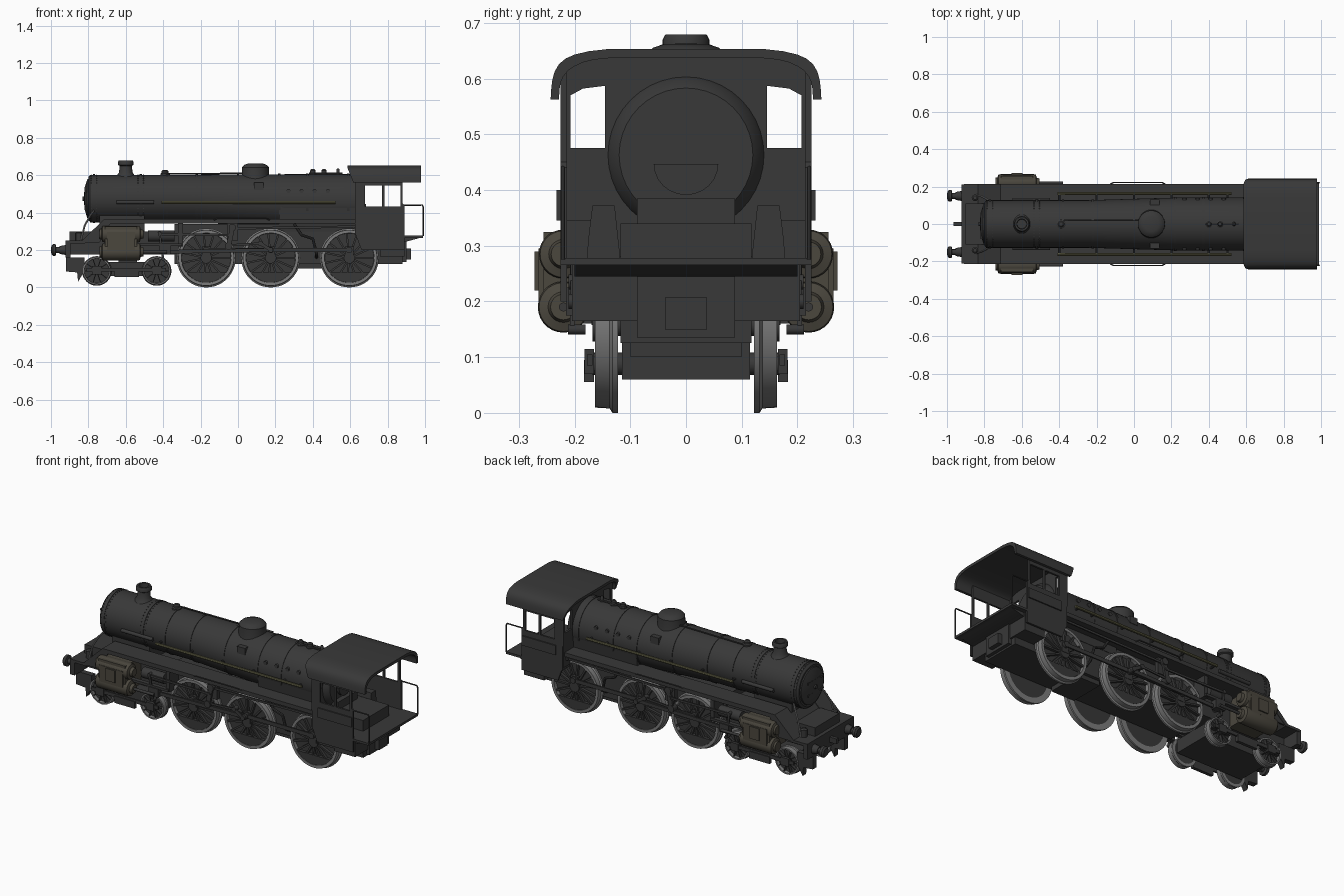
import bpy, bmesh
from math import sin, cos, pi, hypot
from mathutils import Matrix, Vector

if "Cube" in bpy.data.objects:
    bpy.data.objects.remove(bpy.data.objects["Cube"])


def material(name, r, g, b):
    m = bpy.data.materials.new(name)
    m.diffuse_color = (r, g, b, 1)
    m.use_nodes = True
    m.node_tree.nodes["Principled BSDF"].inputs["Base Color"].default_value = m.diffuse_color
    return m


BLACK = material("black_paint", 0.04, 0.04, 0.04)
STEEL = material("steel_tyre", 0.2, 0.2, 0.2)
BROWN = material("cylinder_brown", 0.07, 0.063, 0.048)
OLIVE = material("pipe_olive", 0.12, 0.115, 0.06)


def add(name, me, mat=BLACK, mirror=False):
    ob = bpy.data.objects.new(name, me)
    bpy.context.collection.objects.link(ob)
    me.materials.clear()
    me.materials.append(mat)
    if mirror:  # second copy on the other side of the centre line
        m = ob.modifiers.new("mirror", 'MIRROR')
        m.use_axis = (False, True, False)
        m.use_mirror_merge = False
    return ob


def finish(name, bm, mat, mirror):
    bmesh.ops.remove_doubles(bm, verts=bm.verts, dist=1e-5)
    bmesh.ops.recalc_face_normals(bm, faces=bm.faces)
    me = bpy.data.meshes.new(name)
    bm.to_mesh(me)
    bm.free()
    return add(name, me, mat, mirror)


def box(name, x, y, z, mat=BLACK, mirror=False):
    bm = bmesh.new()
    c = [(a[0] + a[1]) / 2 for a in (x, y, z)]
    s = [a[1] - a[0] for a in (x, y, z)]
    bmesh.ops.create_cube(bm, size=1, matrix=Matrix.Translation(c) @ Matrix.Diagonal((*s, 1)))
    return finish(name, bm, mat, mirror)


def lathe(name, axis, c, prof, n=32, mat=BLACK, mirror=False, closed=False):
    """Turn (position, radius[, z shift]) points round an axis through c."""
    bm = bmesh.new()
    rings = []
    for p in prof:
        ring = []
        for i in range(n):
            u, v = p[1] * cos(2 * pi * i / n), p[1] * sin(2 * pi * i / n)
            co = {'X': (p[0], u, v), 'Y': (u, p[0], v), 'Z': (u, v, p[0])}[axis]
            dz = p[2] if len(p) > 2 else 0
            ring.append(bm.verts.new(Vector(co) + Vector(c) + Vector((0, 0, dz))))
        rings.append(ring)
    for a, b in zip(rings, rings[1:] + (rings[:1] if closed else [])):
        for i in range(n):
            bm.faces.new((a[i], a[i - 1], b[i - 1], b[i]))
    return finish(name, bm, mat, mirror)


def rod(name, axis, c, a, b, r, n=16, **kw):
    return lathe(name, axis, c, [(a, 0), (a, r), (b, r), (b, 0)], n, **kw)


def from_curve(name, cu, mat, mirror, matrix=None):
    ob = bpy.data.objects.new(name, cu)
    bpy.context.collection.objects.link(ob)
    dg = bpy.context.evaluated_depsgraph_get()
    me = bpy.data.meshes.new_from_object(ob.evaluated_get(dg))
    bpy.data.objects.remove(ob)
    if matrix:
        me.transform(matrix)
    return add(name, me, mat, mirror)


def plate(name, axis, span, loops, mat=BLACK, mirror=False):
    """Flat sheet with optional holes; axis Y: points are (x,z), axis X: points are (y,z)."""
    cu = bpy.data.curves.new(name, 'CURVE')
    cu.dimensions, cu.fill_mode = '2D', 'BOTH'
    cu.extrude = (span[1] - span[0]) / 2
    for pts in loops:
        s = cu.splines.new('POLY')
        s.points.add(len(pts) - 1)
        for q, p in zip(s.points, pts):
            q.co = (*p, 0, 1)
        s.use_cyclic_u = True
    m = (span[0] + span[1]) / 2
    mx = (Matrix(((1, 0, 0, 0), (0, 0, -1, m), (0, 1, 0, 0), (0, 0, 0, 1))) if axis == 'Y' else
          Matrix(((0, 0, 1, m), (1, 0, 0, 0), (0, 1, 0, 0), (0, 0, 0, 1))))
    return from_curve(name, cu, mat, mirror, mx)


def tube(name, pts, r, mat=BLACK, mirror=False):
    cu = bpy.data.curves.new(name, 'CURVE')
    cu.dimensions, cu.bevel_depth, cu.bevel_resolution, cu.use_fill_caps = '3D', r, 2, True
    s = cu.splines.new('POLY')
    s.points.add(len(pts) - 1)
    for q, p in zip(s.points, pts):
        q.co = (*p, 1)
    return from_curve(name, cu, mat, mirror)


def rect(a, b, c, d):
    return [(a, c), (b, c), (b, d), (a, d)]


def link(name, p, q, y, w):
    dx, dz = q[0] - p[0], q[1] - p[1]
    k = w / hypot(dx, dz)
    nx, nz = -dz * k, dx * k
    plate(name, 'Y', y, [[(p[0] + nx, p[1] + nz), (q[0] + nx, q[1] + nz),
                          (q[0] - nx, q[1] - nz), (p[0] - nx, p[1] - nz)]], mirror=True)
    for e in (p, q):
        rod(name + "_pin", 'Y', (e[0], 0, e[1]), y[0] - .02, y[1] + .004, w * 1.5, mirror=True)


# Boiler: smokebox, tapered barrel, firebox and door
def barrel(x):
    t = min(1, max(0, (x + .25) / .5))
    return .127 + .015 * t, .475 - .012 * t


lathe("boiler", 'X', (0, 0, 0), [(-.8, 0, .475), (-.8, .115, .475), (-.79, .127, .475)] +
      [(x, *barrel(x)) for x in (-.25, .25, .63)] + [(.63, 0, .463)], 48)
lathe("smokebox_door", 'X', (0, 0, .475), [(-.795, .106), (-.806, .103), (-.82, .06), (-.825, 0)], 40)
rod("door_handle", 'X', (0, 0, .475), -.832, -.82, .012)
for z in (.44, .51):
    box("door_hinge", (-.822, -.805), (-.08, .06), (z - .006, z + .006))
for x in (-.77, -.52, -.38, -.22, 0, .22, .37, .59):
    r, z = barrel(x)
    lathe("boiler_band", 'X', (0, 0, z), [(x - .006, r - .003), (x - .006, r + .003), (x + .006, r + .003), (x + .006, r - .003)], 48)
bm = bmesh.new()
for x in (-.785, -.755, -.535, -.505):
    for i in range(44):
        a = 2 * pi * i / 44
        bmesh.ops.create_cube(bm, size=.004, matrix=Matrix.Translation((x, .127 * cos(a), .475 + .127 * sin(a))))
finish("smokebox_rivets", bm, BLACK, False)
plate("firebox_sides", 'X', (.22, .63), [[(-.14, .45), (-.12, .3), (.12, .3), (.14, .45)]])
box("smokebox_saddle", (-.74, -.5), (-.09, .09), (.3, .42))

# Boiler top fittings
lathe("chimney", 'Z', (-.6, 0, 0), [(.585, .055), (.602, .045), (.615, .036), (.65, .033), (.655, .042),
      (.67, .042), (.679, .037), (.679, .027), (.63, .025), (.63, 0)])
lathe("dome", 'Z', (.093, 0, 0), [(.57, .078), (.6, .073), (.642, .072), (.655, .06), (.662, .04), (.663, 0)])
for x, h, r in ((-.39, .628, .018), (.4, .632, .014), (.46, .632, .014), (.535, .636, .008)):
    lathe("valve", 'Z', (x, 0, 0), [(.58, r * 1.4), (.608, r * 1.4), (.612, r), (h - .006, r), (h, r * .6), (h, 0)], 16)
tube("whistle_pipe", [(.38, 0, .608), (.56, 0, .608)], .006)
tube("top_rail", [(-.39, .02, .607), (.05, .02, .61)], .004)

# Boiler side fittings
tube("side_handrail", [(-.41, .162, .455), (.52, .163, .455)], .008, OLIVE, True)
for x in (-.4, -.2, 0, .2, .4, .5):
    rod("handrail_knob", 'Y', (x, 0, .455), .11, .16, .006, 8, mirror=True)
for x in (.27, .34, .41, .48):
    rod("washout_plug", 'Y', (x, 0, .515), .11, .139, .011, 12, mirror=True)
box("clack_valve", (.085, .135), (.08, .13), (.52, .56), mirror=True)
rod("ejector", 'X', (0, .13, .455), -.65, -.45, .01, mirror=True)

# Running plate, frames and front end
plate("running_plate", 'Y', (.1, .213), [[(-.91, .235), (-.82, .235), (-.7, .342), (.63, .342), (.63, .365),
      (-.715, .365), (-.835, .25), (-.91, .25)]], mirror=True)
plate("front_slope", 'Y', (-.11, .11), [[(-.9, .235), (-.8, .235), (-.72, .33), (-.74, .34), (-.82, .25), (-.9, .25)]])
plate("side_gusset", 'Y', (.203, .211), [[(-.84, .24), (-.74, .24), (-.68, .345), (-.72, .36)]], mirror=True)
tube("plate_rail", [(-.13, .21, .36), (-.11, .222, .37), (.15, .222, .37), (.17, .21, .36)], .004, mirror=True)
box("main_frame", (-.34, .88), (-.118, .118), (.125, .34))
box("front_frame", (-.9, -.34), (-.11, .11), (.175, .3))
box("ashpan", (.31, .46), (-.1, .1), (.1, .2))
box("buffer_beam", (-.922, -.895), (-.21, .21), (.16, .25))
lathe("buffer", 'X', (0, .15, .2), [(-1, 0), (-.998, .022), (-.99, .031), (-.975, .031), (-.972, .015), (-.955, .015),
      (-.955, .021), (-.925, .026), (-.91, .03)], 24, mirror=True)
box("coupling_hook", (-.965, -.92), (-.01, .01), (.185, .215))
for y in (.07, .14):
    lathe("lamp_bracket", 'Z', (-.85, y, 0), [(.25, .018), (.29, .018), (.297, .01), (.297, 0)], 12, mirror=True)
tube("front_handrail", [(-.77, .12, .41), (-.79, .135, .385), (-.82, .15, .33), (-.84, .155, .25)], .005, STEEL, True)
plate("guard_iron", 'Y', (.128, .16), [[(-.92, .16), (-.82, .16), (-.82, .09), (-.855, .03), (-.86, .08), (-.92, .085)]], mirror=True)


# Wheels
def wheel(x, z, r, spokes, hub):
    lathe("tyre", 'Y', (x, 0, z), [(.122, r * .8), (.122, r), (.132, r), (.137, r * .95), (.163, r * .94),
          (.163, r * .84), (.14, r * .83)], 48, STEEL, True, closed=True)
    rod("wheel_back", 'Y', (x, 0, z), .124, .143, r * .86, 48, mirror=True)
    rod("wheel_hub", 'Y', (x, 0, z), .14, .168, hub, 24, mirror=True)
    bm = bmesh.new()
    for i in range(spokes):
        bmesh.ops.create_cube(bm, size=1, matrix=Matrix.Translation((x, .149, z)) @ Matrix.Rotation(2 * pi * i / spokes, 4, 'Y')
                              @ Matrix.Translation((r * .45, 0, 0)) @ Matrix.Diagonal((r * .82, .02, r * .065, 1)))
    finish("wheel_spokes", bm, BLACK, True)
    rod("axle", 'Y', (x, 0, z), -.13, .13, .02)


DRIVERS, AXLE_Z, PIN_Z = (-.17, .175, .595), .158, .2
for x in DRIVERS:
    wheel(x, AXLE_Z, .158, 15, .03)
    arc = [(x + .132 * cos(a), AXLE_Z + .132 * sin(a)) for a in [pi * (1.2 + .6 * i / 10) for i in range(11)]]
    plate("counterweight", 'Y', (.143, .161), [arc], mirror=True)
    plate("wheel_crank", 'Y', (.15, .17), [rect(x - .022, x + .022, AXLE_Z, PIN_Z + .02)], mirror=True)
for x in (-.755, -.435):
    wheel(x, .088, .079, 10, .02)
    box("axle_box", (x - .025, x + .025), (.165, .182), (.07, .115), mirror=True)
box("bogie_frame", (-.8, -.38), (-.115, .115), (.06, .135))
box("bogie_pivot", (-.64, -.54), (-.06, .06), (.13, .2))
box("bogie_side_bar", (-.81, -.385), (.168, .178), (.085, .105), mirror=True)
box("bogie_spring", (-.66, -.53), (.165, .183), (.055, .095), mirror=True)

# Cylinders
for nm, z, r in (("valve_chest", .285, .044), ("cylinder", .19, .046)):
    lathe(nm, 'X', (0, .22, z), [(-.74, 0), (-.74, r * .6), (-.73, r * .65), (-.725, r * .95), (-.715, r), (-.535, r),
          (-.525, r * .95), (-.52, r * .6), (-.505, r * .5), (-.505, 0)], 28, BROWN, True)
box("cylinder_block", (-.71, -.54), (.1, .256), (.17, .325), BROWN, True)
box("cylinder_cover", (-.7, -.55), (.25, .265), (.2, .295), BROWN, True)
box("cover_panel", (-.655, -.595), (.263, .272), (.22, .29), BROWN, True)

# Rods and valve gear
for a, b in zip(DRIVERS, DRIVERS[1:]):
    link("coupling_rod", (a, PIN_Z), (b, PIN_Z), (.172, .18), .011)
link("connecting_rod", (-.39, .19), (DRIVERS[1], PIN_Z), (.184, .194), .01)
link("return_crank", (DRIVERS[1], PIN_Z), (.12, .235), (.2, .207), .009)
link("eccentric_rod", (.12, .235), (-.05, .225), (.2, .207), .006)
link("expansion_link", (-.05, .22), (-.03, .32), (.195, .207), .013)
link("radius_rod", (-.04, .28), (-.42, .285), (.2, .208), .006)
link("combination_lever", (-.42, .29), (-.4, .15), (.2, .208), .006)
link("reach_rod", (-.03, .315), (.62, .325), (.19, .197), .006)
rod("piston_rod", 'X', (0, .22, .19), -.53, -.38, .008, mirror=True)
box("crosshead", (-.42, -.36), (.18, .215), (.175, .225), mirror=True)
box("slide_bar", (-.54, -.3), (.185, .21), (.222, .236), mirror=True)
box("motion_bracket", (-.32, -.295), (.11, .2), (.22, .345), mirror=True)
box("link_bracket", (-.06, 0), (.165, .19), (.25, .345), mirror=True)
rod("air_reservoir", 'X', (0, .17, .275), -.48, -.34, .03, 20, mirror=True)
tube("injector_pipe", [(.3, .16, .34), (.34, .165, .28), (.4, .165, .26), (.42, .16, .18), (.42, .12, .16)], .008, mirror=True)

# Cab
plate("cab_side", 'Y', (.214, .225), [[(.63, .61), (.63, .28), (.66, .2), (.89, .2), (.89, .44), (.88, .45), (.88, .61)],
      rect(.68, .77, .432, .545), rect(.782, .868, .432, .545)], mirror=True)
box("window_sill", (.67, .885), (.222, .232), (.345, .4), mirror=True)
half = [(.243, .562), (.242, .58), (.24, .597), (.236, .612), (.228, .626), (.216, .636), (.2, .643), (.175, .649), (.14, .653)]
inner = [(.228, .562), (.227, .58), (.225, .593), (.22, .604), (.212, .614), (.2, .622), (.185, .629), (.165, .634), (.135, .637)]


def across(pts):  # carry a half section over to the other side
    return pts + [(-y, z) for y, z in pts[::-1]]


plate("cab_front", 'X', (.625, .637), [across([(.22, .28)] + [(y, z + .004) for y, z in inner[2:]])] +
      [[(s * .145, .475), (s * .207, .475), (s * .207, .57), (s * .185, .582), (s * .145, .587)] for s in (-1, 1)])
roof = plate("cab_roof", 'X', (.585, .978), [across(half) + across(inner)[::-1]])
for v in roof.data.vertices:  # front lip slants back towards the eaves
    if v.co.x < .7:
        v.co.x += .4 * max(0, .64 - v.co.z)
box("cab_floor", (.63, .99), (-.225, .225), (.265, .278))
plate("floor_bracket", 'Y', (-.2, .2), [[(.88, .245), (.9, .245), (.985, .268), (.88, .268)]])
tube("cab_handrail", [(.885, .221, .44), (.985, .221, .44), (.99, .221, .43), (.99, .221, .275)], .004, mirror=True)
lathe("backhead", 'X', (0, 0, .463), [(.63, .142), (.655, .135), (.67, .12), (.67, 0)], 40)
box("backhead_base", (.63, .7), (-.088, .088), (.275, .385))
plate("fire_door", 'X', (.66, .685), [[(.058 * cos(a), .447 + .056 * sin(a)) for a in [pi + pi * i / 12 for i in range(13)]]])
plate("cab_seat", 'X', (.64, .76), [[(.118, .278), (.178, .278), (.175, .315), (.168, .372), (.128, .372), (.122, .315)]], mirror=True)
box("cab_locker", (.637, .66), (.14, .215), (.278, .345), mirror=True)
box("rear_beam", (.76, .89), (-.205, .205), (.165, .266))
box("drag_box", (.8, .9), (-.088, .088), (.135, .245))
box("rear_buffer", (.89, .925), (-.038, .038), (.15, .207))

# Smooth round parts, keep edges sharp
for ob in bpy.context.collection.objects:
    ob.select_set(True)
    bpy.context.view_layer.objects.active = ob
bpy.ops.object.shade_smooth_by_angle()
